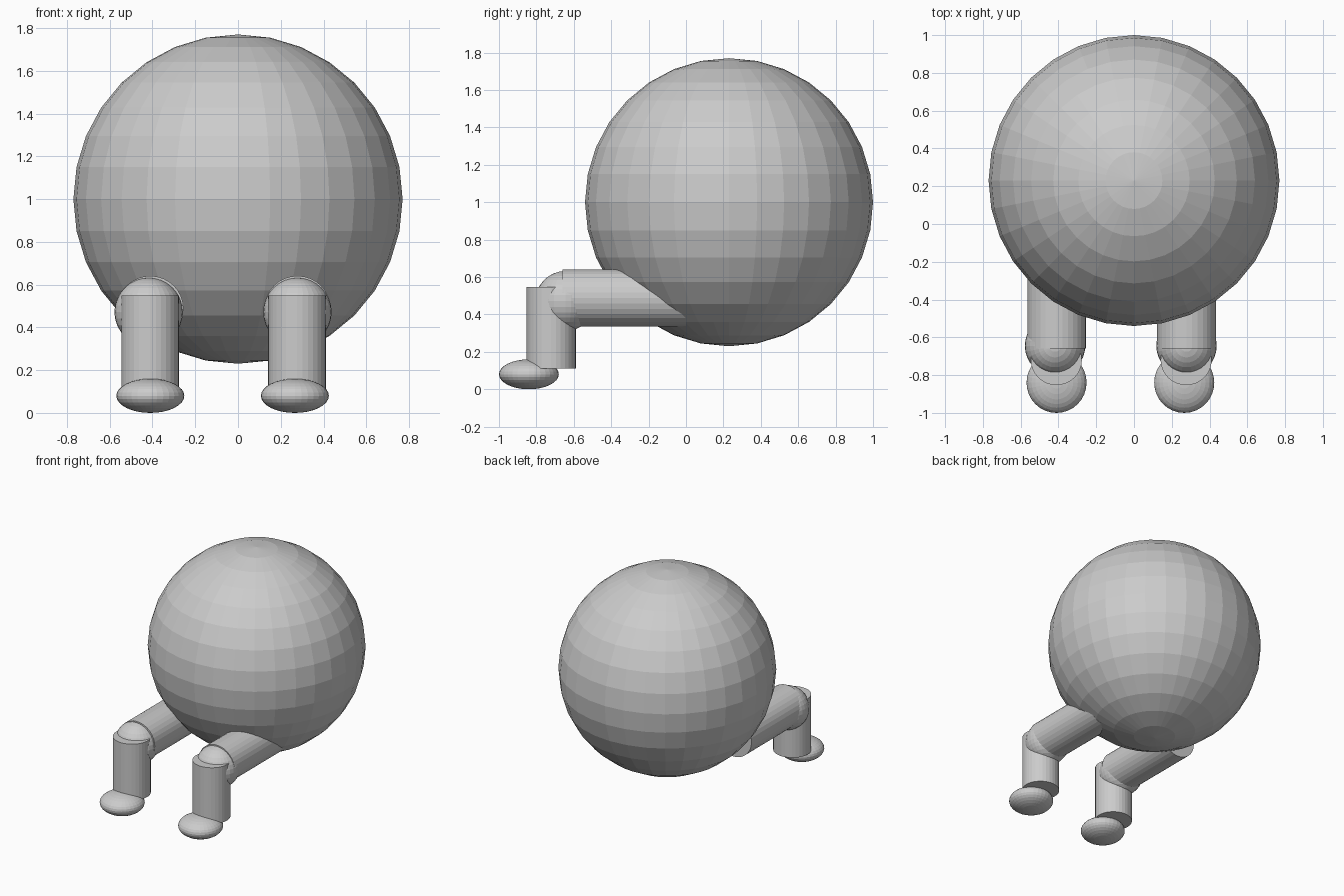
import bpy
from math import pi

if "Cube" in bpy.data.objects:
    bpy.data.objects.remove(bpy.data.objects["Cube"])


def ball(name, loc, scale):
    bpy.ops.mesh.primitive_uv_sphere_add(segments=32, ring_count=16, radius=1, location=loc)
    ob = bpy.context.object
    ob.name = name
    ob.scale = scale
    return ob


def tube(name, loc, scale, rot=(0, 0, 0)):
    bpy.ops.mesh.primitive_cylinder_add(vertices=32, radius=1, depth=1, location=loc, rotation=rot)
    ob = bpy.context.object
    ob.name = name
    ob.scale = scale
    return ob


# Round body
ball("body", (0, 0.23, 1.0), (0.77, 0.77, 0.77))

# Two bent legs: x of thigh, knee, shin and foot
for side, thigh_x, knee_x, shin_x, foot_x in (
    ("left", -0.41, -0.418, -0.411, -0.41),
    ("right", 0.278, 0.278, 0.276, 0.266),
):
    tube(side + "_thigh", (thigh_x, -0.33, 0.488), (0.155, 0.153, 0.66), (pi / 2, 0, 0))
    ball(side + "_knee", (knee_x, -0.645, 0.472), (0.16, 0.16, 0.16))
    tube(side + "_shin", (shin_x, -0.721, 0.33), (0.135, 0.132, 0.436))
    ball(side + "_foot", (foot_x, -0.84, 0.08), (0.159, 0.16, 0.08))
